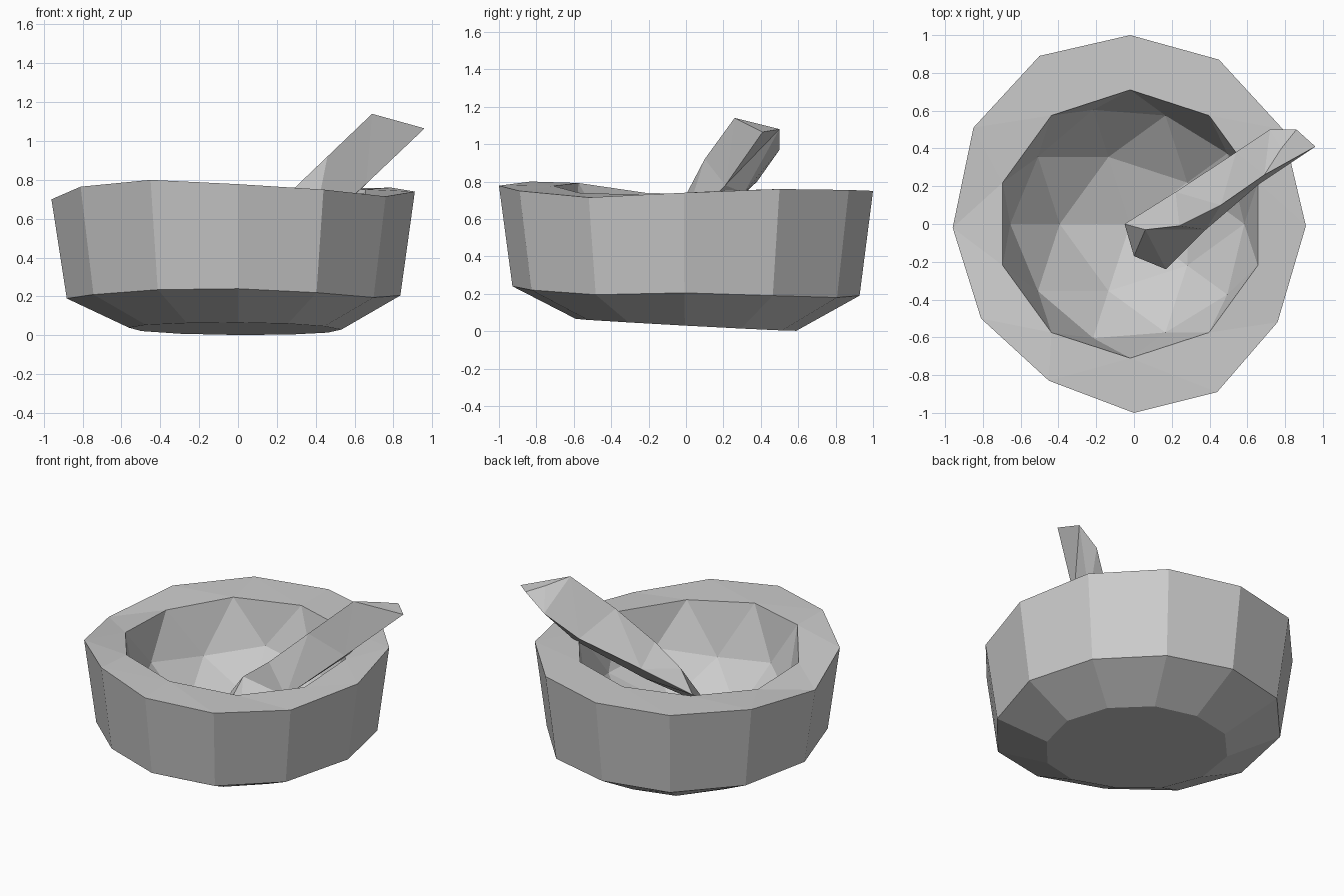
import bpy, bmesh
from math import atan2, tau
from mathutils import Vector

if "Cube" in bpy.data.objects:
    bpy.data.objects.remove(bpy.data.objects["Cube"])


def finish(bm, name):
    bmesh.ops.recalc_face_normals(bm, faces=bm.faces)
    mesh = bpy.data.meshes.new(name)
    bm.to_mesh(mesh)
    bm.free()
    ob = bpy.data.objects.new(name, mesh)
    bpy.context.collection.objects.link(ob)
    return ob


def loft(bm, rings):
    loops = [[bm.verts.new(p) for p in r] for r in rings]
    n = len(loops[0])
    for a, b in zip(loops, loops[1:]):
        for i in range(n):
            j = (i + 1) % n
            bm.faces.new((a[i], a[j], b[j], b[i]))
    return loops


def angle(v):
    return (atan2(v.co.y, v.co.x) + .1) % tau


def join_rings(bm, a, b):
    """Triangles between two rings with different vertex counts."""
    a, b = sorted(a, key=angle), sorted(b, key=angle)
    i = j = 0
    while i < len(a) or j < len(b):
        va, vb = a[i % len(a)], b[j % len(b)]
        na, nb = a[(i + 1) % len(a)], b[(j + 1) % len(b)]
        ta = angle(na) + tau * ((i + 1) // len(a))
        tb = angle(nb) + tau * ((j + 1) // len(b))
        if j >= len(b) or (i < len(a) and ta <= tb):
            bm.faces.new((va, na, vb))
            i += 1
        else:
            bm.faces.new((va, nb, vb))
            j += 1


# Uneven twelve-sided rim of the mortar, starting at +x
RIM = [Vector(p) for p in (
    (.91, -.01, .74), (.79, .50, .76), (.45, .87, .755), (-.02, 1.0, .75),
    (-.50, .89, .75), (-.85, .51, .74), (-.96, -.02, .70), (-.81, -.50, .765),
    (-.45, -.83, .80), (0, -1.0, .778), (.44, -.89, .75), (.76, -.52, .715))]
MID_Z = (.205, .19, .18, .19, .19, .19, .19, .21, .235, .24, .22, .195)

# Bowl hollow: lower half of a coarse icosphere
bm = bmesh.new()
bmesh.ops.create_icosphere(bm, subdivisions=2, radius=.71)
bmesh.ops.delete(bm, geom=[v for v in bm.verts if v.co.z > .01], context='VERTS')
edge_verts = [v for v in bm.verts if v.co.z > -.01]
for v in bm.verts:
    x, y, z = v.co.x - .02, v.co.y, v.co.z * .92
    w = [1 / ((p.x - x) ** 2 + (p.y - y) ** 2) ** 2 for p in RIM]
    top = sum(a * p.z for a, p in zip(w, RIM)) / sum(w) if z > -.01 else .755
    v.co = (x, y, top + z)

# Mortar: faceted outer wall, tilted foot
mid = [(p.x * .918, p.y * .928, z) for p, z in zip(RIM, MID_Z)]
foot = [(p.x * .585, p.y * .59, .034 - .005 * p.x - .032 * p.y) for p in RIM]
rings = loft(bm, [foot, mid, RIM])
bm.faces.new(rings[0])

# Rim: join the outer edge to the hollow
join_rings(bm, rings[-1], edge_verts)
finish(bm, "mortar")

# Pestle: rough four-edged bar leaning on the rim
SECTIONS = [
    [(-.05, 0, .43), (.06, -.03, .57), (.17, -.24, .27), (0, -.17, .34)],
    [(.22, .17, .60), (.24, -.01, .71), (.38, -.03, .52), (.27, .06, .48)],
    [(.54, .38, .80), (.46, .10, .92), (.66, .21, .78), (.62, .31, .74)],
    [(.72, .50, .97), (.69, .26, 1.14), (.96, .41, 1.065), (.86, .50, 1.08)]]
bm = bmesh.new()
rings = loft(bm, SECTIONS)
bm.faces.new(rings[0])
tip = bm.verts.new((.78, .40, 1.105))
for i in range(4):
    bm.faces.new((rings[-1][i], rings[-1][(i + 1) % 4], tip))
bmesh.ops.triangulate(bm, faces=bm.faces)
finish(bm, "pestle")
